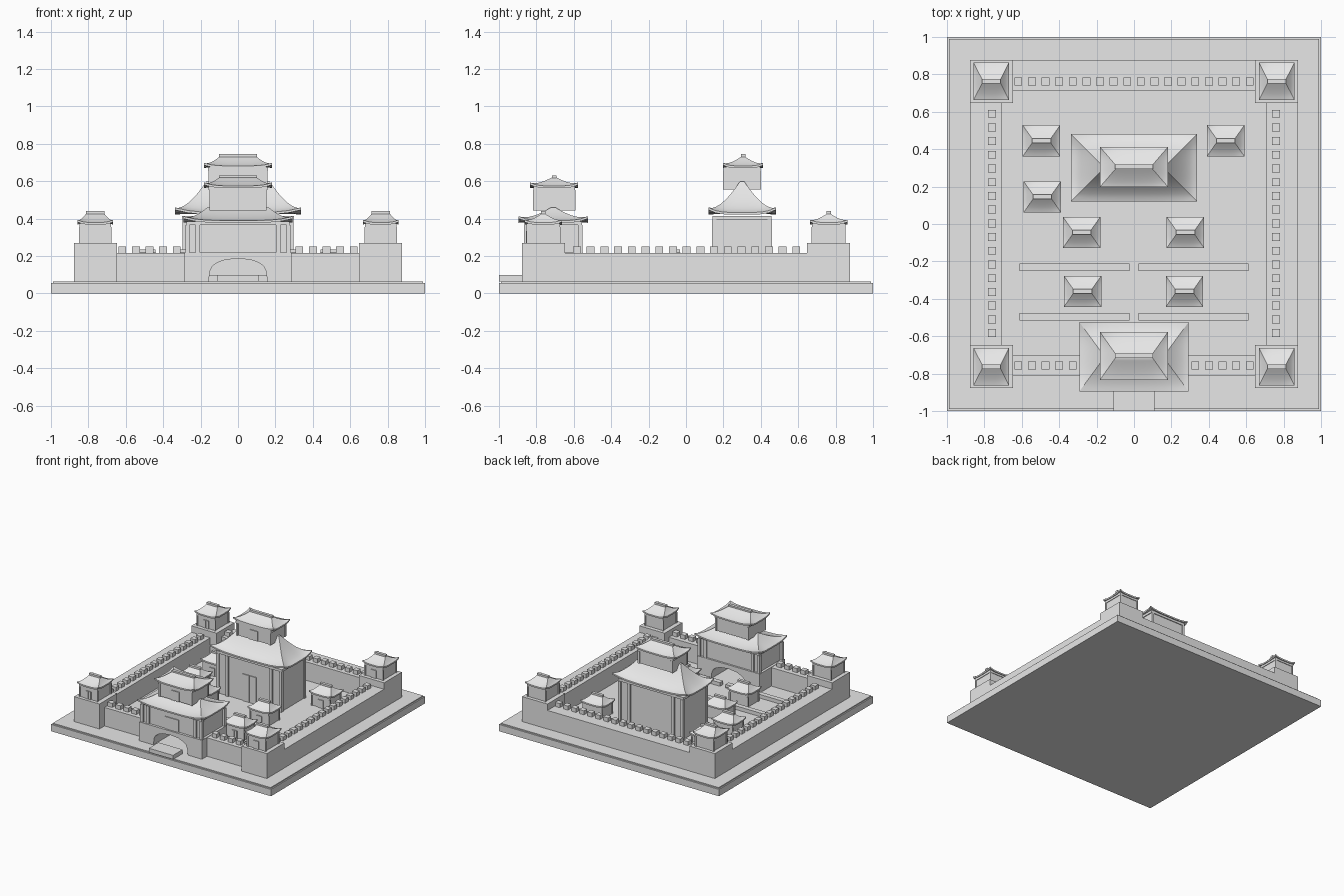
import bpy, bmesh, math

cube = bpy.data.objects.get("Cube")
if cube:
    bpy.data.objects.remove(cube)

stone = bpy.data.materials.new("pale grey stone")
stone.use_nodes = True
GREY = (0.8, 0.8, 0.8, 1)
stone.diffuse_color = GREY
stone.node_tree.nodes["Principled BSDF"].inputs["Base Color"].default_value = GREY
GROUND = 0.065


def finish(name, bm, smooth=False):
    bmesh.ops.recalc_face_normals(bm, faces=bm.faces)
    mesh = bpy.data.meshes.new(name)
    bm.to_mesh(mesh)
    bm.free()
    mesh.materials.append(stone)
    ob = bpy.data.objects.new(name, mesh)
    bpy.context.collection.objects.link(ob)
    if smooth:
        bpy.ops.object.select_all(action='DESELECT')
        ob.select_set(True)
        bpy.context.view_layer.objects.active = ob
        bpy.ops.object.shade_smooth_by_angle(angle=math.radians(30))
    return ob


def add_box(bm, x0, x1, y0, y1, z0, z1):
    verts = bmesh.ops.create_cube(bm, size=1)["verts"]
    for v in verts:
        v.co.x = x1 if v.co.x > 0 else x0
        v.co.y = y1 if v.co.y > 0 else y0
        v.co.z = z1 if v.co.z > 0 else z0


def box(name, *bounds):
    bm = bmesh.new()
    add_box(bm, *bounds)
    return finish(name, bm)


def centred(bm, cx, cy, hx, hy, z0, z1):
    add_box(bm, cx - hx, cx + hx, cy - hy, cy + hy, z0, z1)


def roof(name, cx, cy, hx, hy, z, height, rx, ry, lift, power=1.5, rows=8, seg=10):
    """Concave hipped roof with upturned corners and a thin eave."""
    bm = bmesh.new()

    def ring(t, drop=0.0):
        ax, ay = hx + (rx - hx) * t, hy + (ry - hy) * t
        pts = []
        for k in range(4):
            for i in range(seg):
                s = -1 + 2 * i / seg
                px, py = [(s, -1), (1, s), (-s, 1), (-1, -s)][k]
                up = lift * abs(s) ** 4 * (1 - t) ** 3
                pts.append(bm.verts.new((cx + px * ax, cy + py * ay,
                                         z + height * t ** power + up - drop)))
        return pts

    rings = [ring(0.25, height * 0.25 ** power + 0.008), ring(0, 0.012)]
    rings += [ring(j / rows) for j in range(rows + 1)]
    for a, b in zip(rings, rings[1:]):
        for i in range(len(a)):
            n = (i + 1) % len(a)
            bm.faces.new((a[i], a[n], b[n], b[i]))
    bm.faces.new(rings[0])
    bm.faces.new(rings[-1])
    return finish(name, bm, True)


def house(name, cx, cy, hx, hy, z0, z1, columns=(), door=None, post=0.012):
    """Walls, top beam, posts along front and back, and a double front door."""
    bm = bmesh.new()
    centred(bm, cx, cy, hx, hy, z0, z1)
    finish(name + "_walls", bm)
    bm = bmesh.new()
    centred(bm, cx, cy, hx + post * 0.8, hy + post * 0.8, z1 - 0.02, z1)
    for px in columns:
        for sx in (-1, 1):
            for sy in (-1, 1):
                centred(bm, cx + sx * px, cy + sy * hy, post, post, z0, z1 - 0.02)
    finish(name + "_posts_and_beam", bm)
    if door:
        bm = bmesh.new()
        w, h = door
        for s in (-1, 1):
            centred(bm, cx + s * (w / 2 + 0.001), cy - hy - 0.003, w / 2, 0.004, z0, z0 + h)
        finish(name + "_door", bm)


def ridge(name, cx, cy, hx, z0, z1):
    bm = bmesh.new()
    centred(bm, cx, cy, hx, 0.012, z0, z1)
    finish(name + "_ridge", bm)


def cottage(name, cx, cy, z, hx, hy, rx, ry):
    house(name, cx, cy, hx, hy, z, z + 0.105, (hx,), (0.022, 0.065), 0.006)
    roof(name + "_roof", cx, cy, rx, ry, z + 0.11, 0.045, 0.05, 0.012, 0.014, 1.3, 5, 8)
    ridge(name, cx, cy, 0.05, z + 0.145, z + 0.17)


# Ground slab
box("ground_slab", -1, 1, -1, 1, 0, 0.056)
box("ground_top", -0.99, 0.99, -0.99, 0.99, 0.05, GROUND)

# Perimeter walls
WALL = 0.217
for s, side in ((-1, "right"), (1, "left")):
    x0, x1 = sorted((s * 0.875, s * 0.705))
    box(side + "_wall", x0, x1, -0.7, 0.7, GROUND, WALL)
    x0, x1 = sorted((s * 0.28, s * 0.7))
    box(side + "_front_wall", x0, x1, -0.81, -0.70, GROUND, WALL)
box("back_wall", -0.7, 0.7, 0.71, 0.875, GROUND, WALL)

# Battlements
bm = bmesh.new()
for i in range(17):
    for s in (-1, 1):
        centred(bm, s * 0.76, -0.583 + i * 0.0733, 0.021, 0.021, WALL, 0.25)
for i in range(18):
    x = (i - 8.5) * 0.0728
    centred(bm, x, 0.762, 0.021, 0.021, WALL, 0.25)
    if abs(x) > 0.3:
        centred(bm, x, -0.757, 0.021, 0.021, WALL, 0.25)
finish("battlements", bm)

# Corner towers
for sx, side in ((-1, "right"), (1, "left")):
    for sy, end in ((-1, "front"), (1, "back")):
        name = end + "_" + side + "_tower"
        bm = bmesh.new()
        centred(bm, sx * 0.761, sy * 0.761, 0.115, 0.115, GROUND, 0.27)
        finish(name + "_base", bm)
        cottage(name, sx * 0.763, sy * 0.763, 0.27, 0.08, 0.085, 0.095, 0.1)

# Small courtyard houses
spots = [(-0.495, 0.445), (-0.49, 0.145), (-0.28, -0.045), (-0.275, -0.36),
         (0.275, -0.045), (0.27, -0.36), (0.49, 0.445)]
for i, (x, y) in enumerate(spots):
    cottage("courtyard_house_%d" % (i + 1), x, y, GROUND, 0.082, 0.068, 0.1, 0.083)

# Low courtyard walls
for y in (-0.23, -0.497):
    for s in (-1, 1):
        x0, x1 = sorted((s * 0.025, s * 0.613))
        box("low_courtyard_wall", x0, x1, y - 0.02, y + 0.02, GROUND, 0.095)

# Gate block with an arched passage
bm = bmesh.new()
arch = [(0.157, GROUND), (0.15, 0.12), (0.138, 0.145), (0.11, 0.165), (0.07, 0.18), (0, 0.187)]
outline = [(-0.285, GROUND), (-0.285, 0.22), (0.285, 0.22), (0.285, GROUND)]
outline += arch + [(-x, z) for x, z in reversed(arch[:-1])]
face = bm.faces.new([bm.verts.new((x, -0.875, z)) for x, z in outline])
new = bmesh.ops.extrude_face_region(bm, geom=[face])["geom"]
bmesh.ops.translate(bm, vec=(0, 0.325, 0),
                    verts=[g for g in new if isinstance(g, bmesh.types.BMVert)])
finish("gate_block", bm)
box("gate_ramp", -0.11, 0.11, -1, -0.875, GROUND, 0.098)

# Gatehouse, two storeys
GY = -0.71
house("gatehouse_lower", 0, GY, 0.265, 0.145, 0.22, 0.385, (0.27, 0.215), (0.06, 0.1))
roof("gatehouse_lower_roof", 0, GY, 0.292, 0.185, 0.39, 0.07, 0.165, 0.012, 0.022)
house("gatehouse_upper", 0, -0.705, 0.15, 0.105, 0.445, 0.572, (0.145,), (0.035, 0.08), 0.008)
roof("gatehouse_upper_roof", 0, -0.705, 0.182, 0.128, 0.575, 0.045, 0.1, 0.012, 0.018, 1.3)
ridge("gatehouse", 0, -0.705, 0.102, 0.61, 0.632)

# Main hall, two storeys
HY = 0.3
house("main_hall_lower", 0, HY, 0.29, 0.148, GROUND, 0.415, (0.285, 0.2), (0.06, 0.22))
roof("main_hall_lower_roof", 0, HY, 0.338, 0.18, 0.433, 0.165, 0.17, 0.012, 0.026)
house("main_hall_upper", 0, HY, 0.155, 0.093, 0.555, 0.675, (0.15,), (0.035, 0.08), 0.008)
roof("main_hall_upper_roof", 0, 0.305, 0.182, 0.107, 0.682, 0.048, 0.1, 0.012, 0.016, 1.3)
ridge("main_hall", 0, 0.305, 0.102, 0.72, 0.745)
